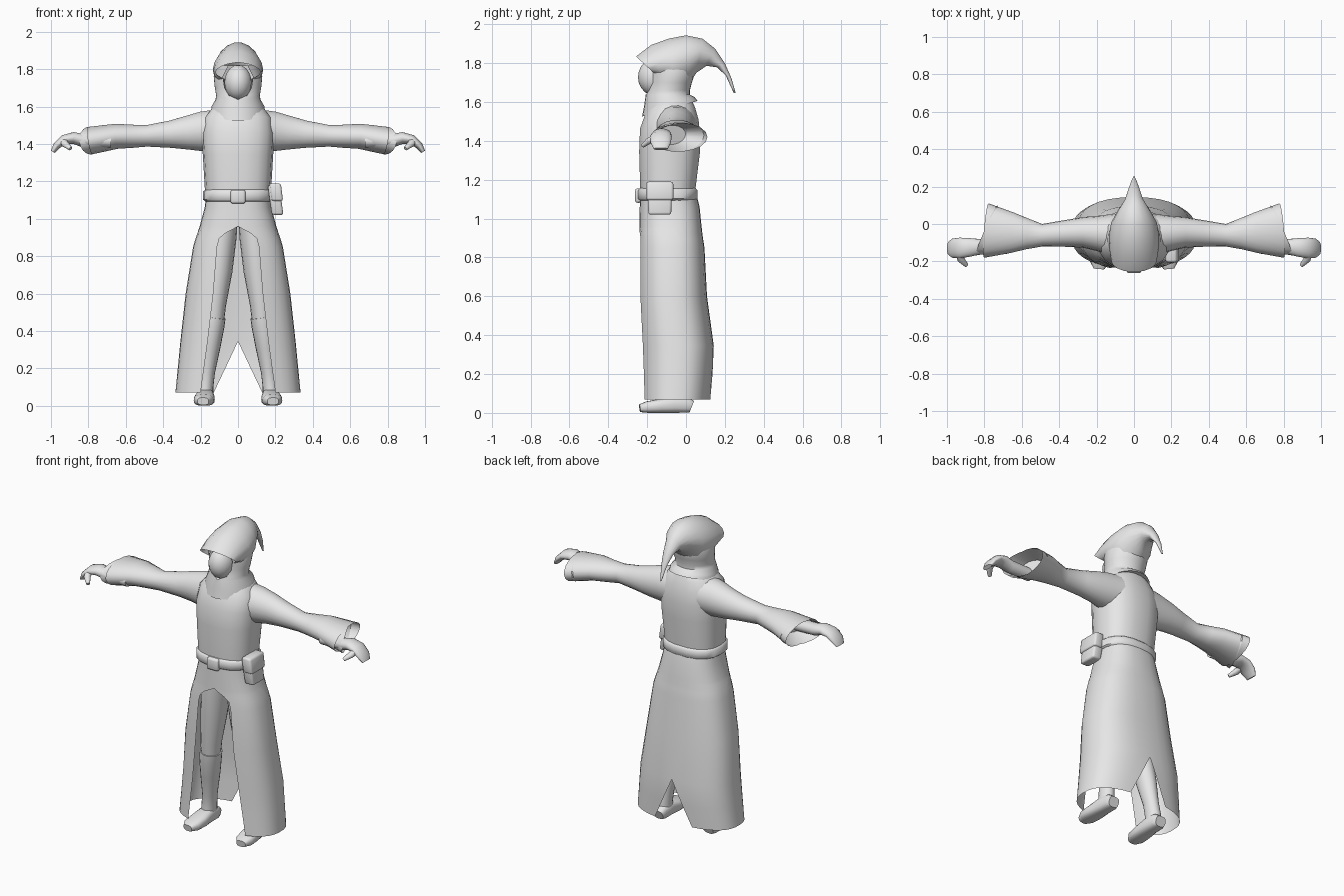
import bpy
import bmesh
from math import sin, cos, pi, asin
from mathutils import Vector

if "Cube" in bpy.data.objects:
    bpy.data.objects.remove(bpy.data.objects["Cube"])

cloth = bpy.data.materials.new("plain_grey")
cloth.use_nodes = True
GREY = (0.8, 0.8, 0.8, 1)
cloth.diffuse_color = GREY
cloth.node_tree.nodes["Principled BSDF"].inputs["Base Color"].default_value = GREY


def finish(name, bm, mirror=False, angle=0.9):
    mesh = bpy.data.meshes.new(name)
    bm.to_mesh(mesh)
    bm.free()
    mesh.materials.append(cloth)
    ob = bpy.data.objects.new(name, mesh)
    bpy.context.collection.objects.link(ob)
    if mirror:
        ob.modifiers.new("Mirror", "MIRROR")
    bpy.ops.object.select_all(action="DESELECT")
    ob.select_set(True)
    bpy.context.view_layer.objects.active = ob
    bpy.ops.object.shade_smooth_by_angle(angle=angle)
    return ob


def power(value, e):
    return (1 if value >= 0 else -1) * abs(value) ** (2 / e)


def ring(centre, u, v, e=2.0, n=18):
    angles = [2 * pi * i / n for i in range(n)]
    return [centre + u * power(cos(a), e) + v * power(sin(a), e) for a in angles]


def loft(name, rings, start=True, end=True, mirror=False):
    bm = bmesh.new()
    loops = [[bm.verts.new(p) for p in r] for r in rings]
    n = len(loops[0])
    for a, b in zip(loops, loops[1:]):
        for i in range(n):
            j = (i + 1) % n
            bm.faces.new((a[i], a[j], b[j], b[i]))
    if start:
        bm.faces.new(loops[0][::-1])
    if end:
        bm.faces.new(loops[-1])
    bmesh.ops.recalc_face_normals(bm, faces=bm.faces)
    return finish(name, bm, mirror)


def sweep(name, rows, axis, e=2.0, **options):
    """Rows hold a centre and two half widths; the first follows axis."""
    points = [Vector(r[:3]) for r in rows]
    rings = []
    for i, (p, r) in enumerate(zip(points, rows)):
        t = (points[min(i + 1, len(rows) - 1)] - points[max(i - 1, 0)]).normalized()
        u = Vector(axis)
        u = (u - t * u.dot(t)).normalized()
        rings.append(ring(p, u * r[3], t.cross(u) * r[4], e))
    return loft(name, rings, **options)


def wrap(name, rows, e=2.0, steps=14):
    """Half shell, mirrored: z, half width, front y, back y, front gap, back gap, slope."""
    bm = bmesh.new()
    grid = []
    for z, rx, front, back, gap, notch, slope in rows:
        a0 = asin((gap / rx) ** (e / 2))
        a1 = pi - asin((notch / rx) ** (e / 2))
        line = []
        for i in range(steps + 1):
            a = a0 + (a1 - a0) * i / steps
            k = -power(cos(a), e)
            x = rx * abs(power(sin(a), e))
            if x < 1e-4:
                x = 0
            y = (front + back) / 2 + k * (back - front) / 2
            line.append(bm.verts.new((x, y, z + slope * k)))
        grid.append(line)
    for a, b in zip(grid, grid[1:]):
        for i in range(steps):
            bm.faces.new((a[i], b[i], b[i + 1], a[i + 1]))
    return finish(name, bm, True)


def box(name, centre, size, bevel, taper=1.0, shift=0.0):
    bm = bmesh.new()
    bmesh.ops.create_cube(bm, size=1)
    for v in bm.verts:
        low = v.co.z < 0
        v.co = Vector([c * s for c, s in zip(v.co, size)])
        if low:
            v.co.y *= taper
            v.co.x += shift
        v.co += Vector(centre)
    bmesh.ops.bevel(bm, geom=bm.edges[:], offset=bevel, segments=2, affect="EDGES", profile=0.5)
    return finish(name, bm)


X, Y = (1, 0, 0), (0, 1, 0)

# Tunic body
sweep("tunic", [
    (0, -.093, 1.08, .172, .142), (0, -.093, 1.17, .178, .145),
    (0, -.085, 1.34, .188, .158), (0, -.082, 1.45, .195, .157),
    (0, -.07, 1.53, .185, .138), (0, -.06, 1.59, .14, .11),
    (0, -.05, 1.64, .08, .075)], X, e=2.5)

# Sleeves with flared open cuffs
sweep("sleeves", [
    (.08, -.06, 1.475, .12, .115), (.19, -.05, 1.467, .095, .108),
    (.27, -.045, 1.46, .082, .092), (.36, -.05, 1.452, .072, .074),
    (.49, -.06, 1.443, .06, .058), (.57, -.053, 1.441, .082, .063),
    (.65, -.047, 1.441, .108, .068), (.79, -.035, 1.418, .146, .075)],
    Y, end=False, mirror=True)
sweep("cuff_lining", [
    (.7, -.075, 1.43, .08, .05), (.79, -.035, 1.418, .146, .075)],
    Y, end=False, mirror=True)

# Hands
sweep("hands", [
    (.68, -.12, 1.415, .04, .036), (.83, -.122, 1.418, .042, .036),
    (.88, -.125, 1.432, .05, .032), (.93, -.128, 1.424, .055, .025),
    (.97, -.13, 1.39, .052, .02), (.99, -.13, 1.358, .036, .012)], Y, mirror=True)
sweep("thumbs", [
    (.935, -.15, 1.42, .02, .018), (.925, -.19, 1.4, .02, .017),
    (.895, -.222, 1.375, .011, .01)], X, mirror=True)

# Long skirt, arched open at the front and notched at the back
wrap("skirt", [
    (1.13, .17, -.237, .052, 0, 0, 0), (1.06, .178, -.238, .07, 0, 0, 0),
    (.96, .205, -.24, .08, 0, 0, 0), (.945, .21, -.24, .082, .025, 0, 0),
    (.925, .217, -.241, .084, .065, 0, 0), (.895, .227, -.242, .088, .1, 0, 0),
    (.85, .24, -.244, .095, .112, 0, 0), (.6, .28, -.246, .108, .132, 0, 0),
    (.345, .308, -.238, .143, .162, 0, 0), (.2, .322, -.236, .138, .182, .068, 0),
    (.07, .335, -.235, .132, .2, .13, 0)], e=2.5)

# Belt, buckle and side pouch
sweep("belt", [
    (0, -.093, 1.092, .174, .144), (0, -.093, 1.102, .187, .155),
    (0, -.093, 1.145, .187, .155), (0, -.093, 1.157, .174, .144)], X, e=2.5)
box("buckle", (0, -.245, 1.118), (.08, .034, .074), .012)
box("pouch", (.19, -.135, 1.1), (.062, .13, .16), .012, taper=.9, shift=.022)
box("pouch_flap", (.198, -.135, 1.142), (.062, .14, .095), .012, shift=.012)

# Legs, boots and feet
sweep("legs", [
    (.075, -.09, 1.02, .075, .1), (.088, -.09, .9, .08, .1),
    (.105, -.09, .72, .075, .085), (.124, -.09, .54, .06, .068),
    (.13, -.085, .44, .054, .06)], X, mirror=True)
sweep("boots", [
    (.128, -.086, .475, .062, .07), (.135, -.082, .43, .063, .07),
    (.148, -.065, .32, .055, .064), (.165, -.045, .18, .042, .05),
    (.174, -.038, .1, .042, .052), (.176, -.038, .03, .045, .055)], X, mirror=True)
sweep("feet", [
    (.175, .03, .032, .035, .031), (.175, .005, .042, .046, .042),
    (.176, -.06, .046, .047, .046), (.179, -.13, .036, .055, .036),
    (.184, -.2, .03, .053, .03), (.187, -.238, .024, .03, .02)],
    X, e=2.8, mirror=True)

# Upper hood: visor, peaked crown and drooping tail; top y z, bottom y z, half width
crown = [
    (-.258, 1.835, -.15, 1.735, .12), (-.18, 1.895, -.11, 1.69, .13),
    (-.09, 1.928, -.05, 1.665, .135), (0, 1.945, .015, 1.69, .122),
    (.085, 1.927, .055, 1.75, .088), (.15, 1.875, .105, 1.785, .05),
    (.2, 1.8, .16, 1.778, .032), (.235, 1.72, .205, 1.735, .018),
    (.256, 1.645, .246, 1.645, .004)]
loft("hood_crown", [
    ring(Vector((0, (ty + by) / 2, (tz + bz) / 2)), Vector((w, 0, 0)),
         Vector((0, (ty - by) / 2, (tz - bz) / 2)), 1.8)
    for ty, tz, by, bz, w in crown], start=False)

# Lower hood: cheeks around the face opening, then a flared collar
wrap("hood_cowl", [
    (1.82, .112, -.2, .04, .05, 0, 0), (1.76, .13, -.195, .05, .08, 0, 0),
    (1.7, .124, -.19, .03, .072, 0, 0), (1.66, .117, -.2, .02, .05, 0, 0),
    (1.638, .12, -.207, .02, 0, 0, 0), (1.6, .142, -.216, .045, 0, 0, .025),
    (1.565, .145, -.226, .06, 0, 0, .04), (1.575, .1, -.15, .02, 0, 0, .03)])

# Face
bm = bmesh.new()
bmesh.ops.create_uvsphere(bm, u_segments=14, v_segments=10, radius=1)
for v in bm.verts:
    v.co = Vector((v.co.x * .074, v.co.y * .085 - .162, v.co.z * .095 + 1.728))
finish("face", bm)
